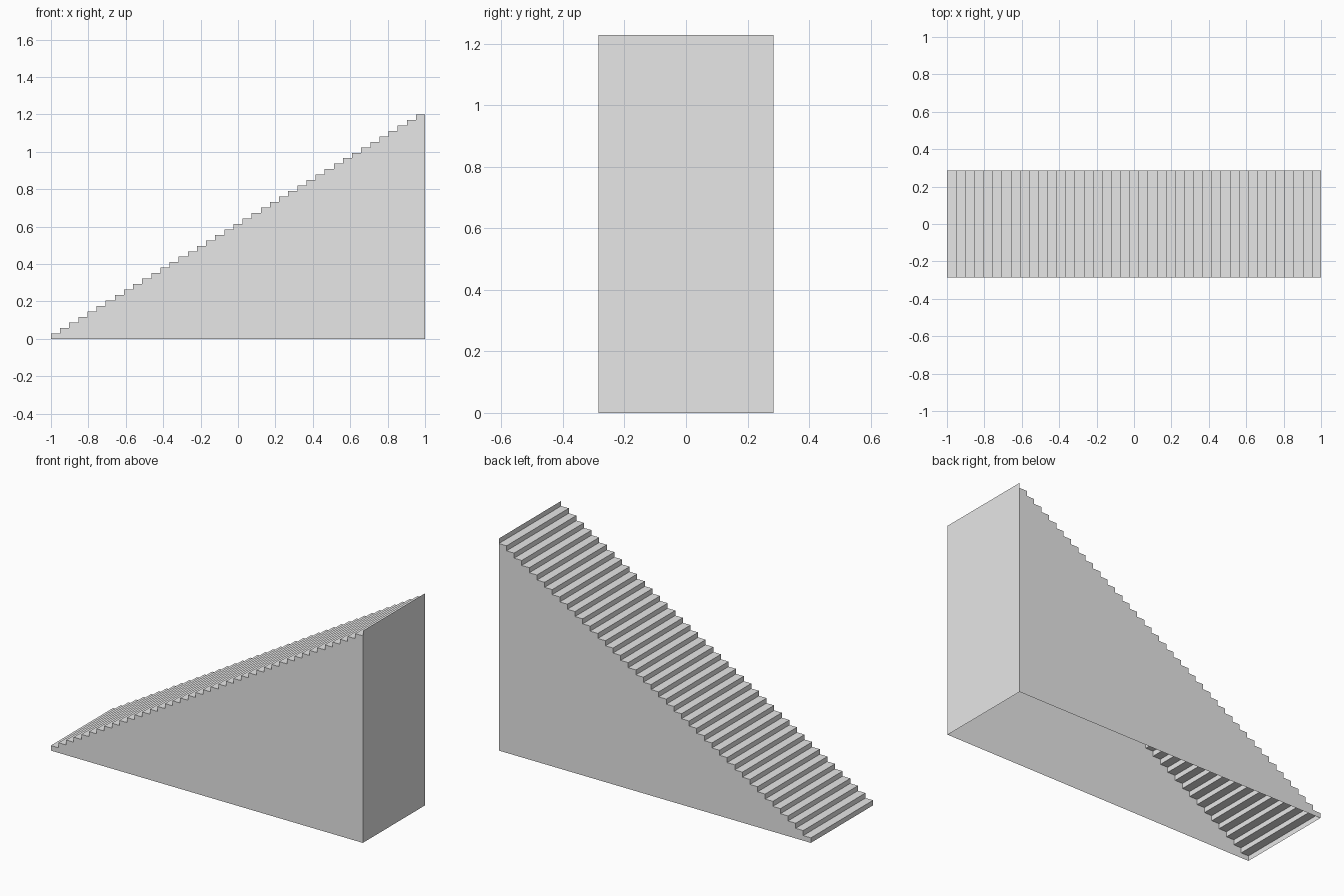
import bpy
import bmesh

cube = bpy.data.objects.get("Cube")
if cube:
    bpy.data.objects.remove(cube, do_unlink=True)

STEPS = 41
HALF = 0.285                # half the width of the flight
RUN = 2 / STEPS
RISE = 1.229 / (STEPS + 1)

grey = bpy.data.materials.new("light grey")
grey.use_nodes = True
grey.diffuse_color = (0.8, 0.8, 0.8, 1)
grey.node_tree.nodes["Principled BSDF"].inputs["Base Color"].default_value = (0.8, 0.8, 0.8, 1)


def make_object(name, faces):
    """Build a flat-shaded sheet object from lists of face corners."""
    bm = bmesh.new()
    for corners in faces:
        bm.faces.new([bm.verts.new(c) for c in corners])
    bmesh.ops.remove_doubles(bm, verts=bm.verts, dist=1e-5)
    mesh = bpy.data.meshes.new(name)
    bm.to_mesh(mesh)
    bm.free()
    mesh.materials.append(grey)
    obj = bpy.data.objects.new(name, mesh)
    bpy.context.collection.objects.link(obj)
    return obj


def strip(a, b):
    """Quad spanning the full width between two profile points."""
    return [(a[0], -HALF, a[1]), (b[0], -HALF, b[1]),
            (b[0], HALF, b[1]), (a[0], HALF, a[1])]


# Stepped profile, from the foot of the flight to the top tread
profile = [(-1, 0)]
for i in range(STEPS):
    z = (i + 1) * RISE
    profile += [(-1 + i * RUN, z), (-1 + (i + 1) * RUN, z)]

# Treads and risers, open underneath
make_object("steps", [strip(a, b) for a, b in zip(profile, profile[1:])])

# Tall end wall, standing one riser above the top tread
make_object("end_wall", [strip((1, (STEPS + 1) * RISE), (1, 0))])

# Side walls following the stepped outline
outline = profile + [(1, 0)]
make_object("front_side_wall", [[(x, -HALF, z) for x, z in reversed(outline)]])
make_object("back_side_wall", [[(x, HALF, z) for x, z in outline]])
